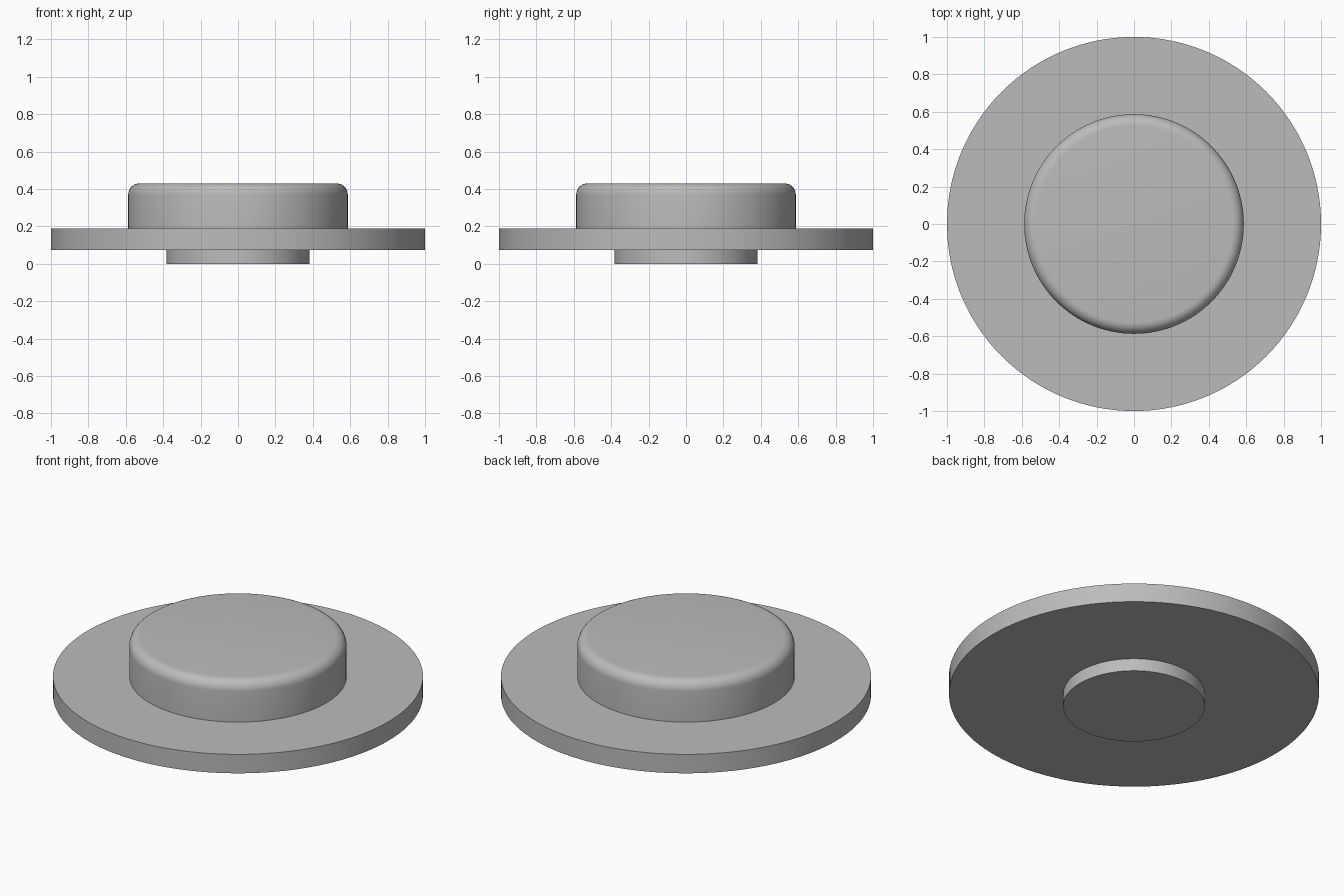
import bpy
import bmesh
import math

if "Cube" in bpy.data.objects:
    bpy.data.objects.remove(bpy.data.objects["Cube"], do_unlink=True)

SEGMENTS = 128

grey = bpy.data.materials.new("plain_grey")
grey.use_nodes = True
colour = (0.5, 0.5, 0.5, 1)
grey.diffuse_color = colour
grey.node_tree.nodes["Principled BSDF"].inputs["Base Color"].default_value = colour


def disc(name, radius, bottom, top, round_top=0):
    """Upright cylinder, optionally with a rounded upper rim."""
    bpy.ops.mesh.primitive_cylinder_add(
        vertices=SEGMENTS, radius=radius, depth=top - bottom,
        location=(0, 0, (bottom + top) / 2))
    obj = bpy.context.object
    obj.name = name
    obj.data.materials.append(grey)
    if round_top:
        bm = bmesh.new()
        bm.from_mesh(obj.data)
        rim = [e for e in bm.edges if all(v.co.z > 0 for v in e.verts)]
        bmesh.ops.bevel(bm, geom=rim, offset=round_top, segments=8,
                        profile=0.5, affect='EDGES')
        bm.to_mesh(obj.data)
        bm.free()
    bpy.ops.object.shade_smooth_by_angle(angle=math.radians(30))
    return obj


# Locating stub underneath, wide flange, rounded button on top
disc("bottom_stub", 0.383, 0, 0.075)
disc("flange", 1.0, 0.075, 0.188)
disc("button_cap", 0.587, 0.188, 0.43, round_top=0.06)
